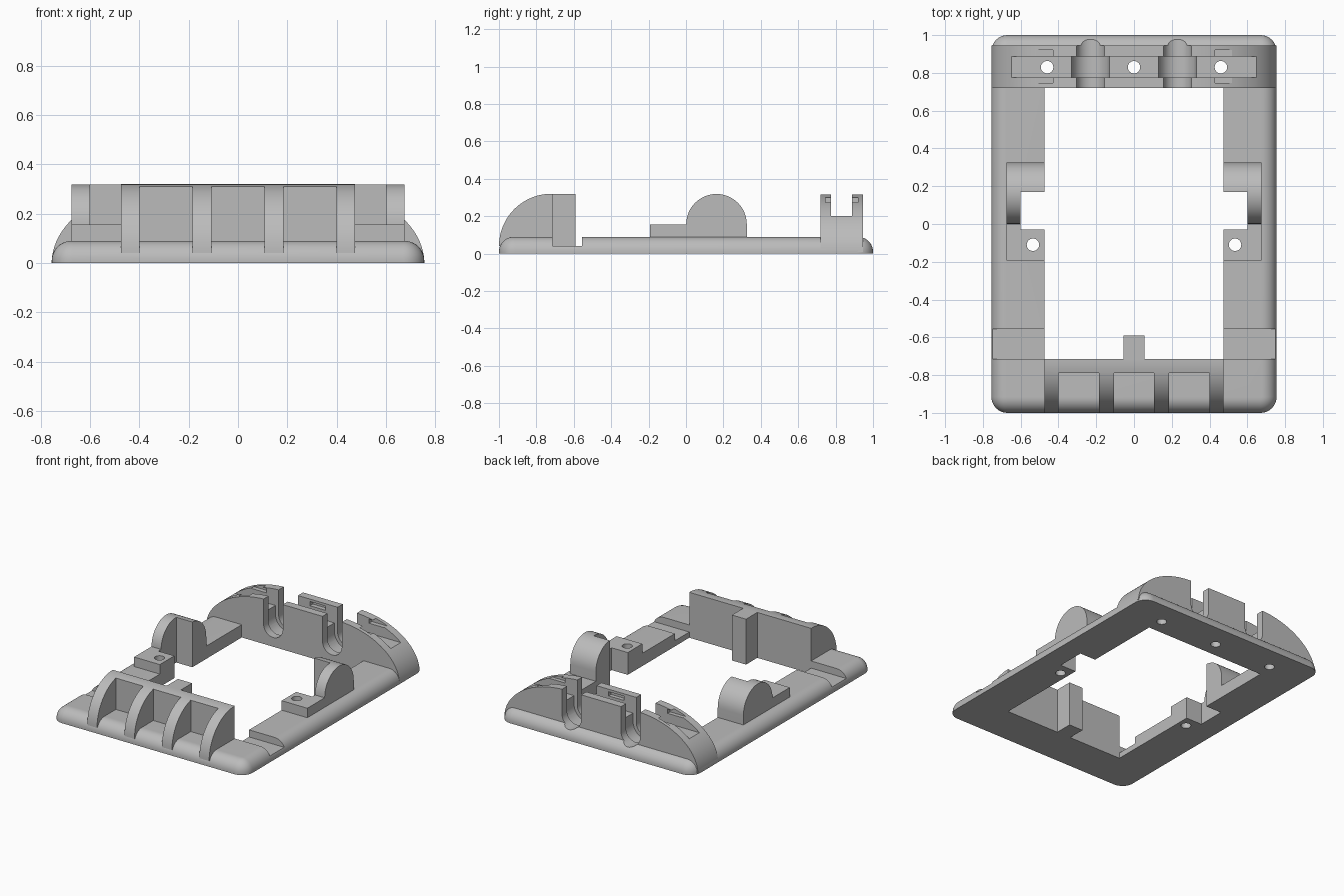
import bpy, bmesh
from math import sin, cos, pi

cube = bpy.data.objects.get("Cube")
if cube:
    bpy.data.objects.remove(cube, do_unlink=True)

grey = bpy.data.materials.new("plain_grey")
grey.use_nodes = True
grey.diffuse_color = (0.5, 0.5, 0.5, 1)
grey.node_tree.nodes["Principled BSDF"].inputs["Base Color"].default_value = (0.5, 0.5, 0.5, 1)


def make(name, bm):
    bmesh.ops.recalc_face_normals(bm, faces=bm.faces)
    mesh = bpy.data.meshes.new(name)
    bm.to_mesh(mesh)
    bm.free()
    mesh.materials.append(grey)
    obj = bpy.data.objects.new(name, mesh)
    bpy.context.scene.collection.objects.link(obj)
    return obj


def loft(name, rings):
    """Closed solid through a stack of equal point rings."""
    bm = bmesh.new()
    loops = [[bm.verts.new(p) for p in ring] for ring in rings]
    n = len(loops[0])
    for a, b in zip(loops, loops[1:]):
        for i in range(n):
            j = (i + 1) % n
            bm.faces.new((a[i], a[j], b[j], b[i]))
    bm.faces.new(loops[0])
    bm.faces.new(loops[-1])
    return make(name, bm)


def prism(name, pts, axis, lo, hi):
    """Extrude a 2D profile along an axis."""
    place = {"x": lambda p, d: (d, p[0], p[1]),
             "y": lambda p, d: (p[0], d, p[1]),
             "z": lambda p, d: (p[0], p[1], d)}[axis]
    return loft(name, [[place(p, d) for p in pts] for d in (lo, hi)])


def arc(cx, cy, rx, ry, start, end, n=24):
    return [(cx + rx * cos(start + (end - start) * i / n),
             cy + ry * sin(start + (end - start) * i / n)) for i in range(n + 1)]


def box(x0, x1, y0, y1, z0, z1, name="cutter"):
    return prism(name, [(x0, y0), (x1, y0), (x1, y1), (x0, y1)], "z", z0, z1)


def hole(x, y, r=0.033):
    return prism("cutter", arc(x, y, r, r, 0, 2 * pi, 32)[:-1], "z", -0.1, 0.5)


def cradle(x, r, y0, y1):
    # Round-bottomed channel open at the top
    pts = arc(x, 0.14, r, r, pi, 2 * pi) + [(x + r, 0.5), (x - r, 0.5)]
    return prism("cutter", pts, "y", y0, y1)


def cut(obj, cutters):
    for c in cutters:
        mod = obj.modifiers.new("cut", "BOOLEAN")
        mod.operation = "DIFFERENCE"
        mod.solver = "EXACT"
        mod.object = c
        bpy.context.view_layer.objects.active = obj
        bpy.ops.object.modifier_apply(modifier=mod.name)
        bpy.data.objects.remove(c, do_unlink=True)


def rounded_ring(inset, z, r=0.085):
    hx, hy, q = 0.755 - r, 1 - r, r - inset
    ring = []
    for k, (sx, sy) in enumerate([(1, 1), (-1, 1), (-1, -1), (1, -1)]):
        ring += arc(sx * hx, sy * hy, q, q, k * pi / 2, (k + 1) * pi / 2, 8)
    return [(x, y, z) for x, y in ring]


def cradle_cuts():
    cuts = []
    for x in (-0.23, 0.23):
        cuts += [cradle(x, 0.075, 0.6, 1.1), cradle(x, 0.1, 0.775, 0.888)]
    return cuts


def notches():
    return [box(-0.6, 0.6, -0.03, 0.17, -0.1, 0.5)]


def screw_holes():
    return [hole(x, 0.83) for x in (-0.46, 0, 0.46)]


# Base frame with a rounded upper edge, opening, side channels and holes
steps = [pi / 2 * i / 10 for i in range(11)]
base = loft("base_frame", [rounded_ring(0, 0)] +
            [rounded_ring(0.08 * (1 - cos(t)), 0.01 + 0.08 * sin(t)) for t in steps])
cut(base, [box(-0.475, 0.475, -0.715, 0.72, -0.1, 0.5)] + notches() +
    [box(0.475, 0.9, -0.715, -0.555, 0.04, 0.5),
     box(-0.9, -0.475, -0.715, -0.555, 0.04, 0.5)] +
    screw_holes() + [hole(x, -0.11) for x in (-0.535, 0.535)] + cradle_cuts())

# Front guard with four curved ribs and three pockets
guard = prism("front_guard", arc(-0.72, 0.04, 0.28, 0.28, pi / 2, pi) +
              [(-0.715, 0.04), (-0.715, 0.32)], "x", -0.475, 0.475)
cut(guard, [box(x - 0.107, x + 0.107, -1.2, -0.79, -0.1, 0.5) for x in (-0.292, 0, 0.292)])

# Tab behind the guard
tab = box(-0.055, 0.055, -0.72, -0.59, 0, 0.32, "rear_tab")

# Rear arch with long slot, grooves, cradles and screw holes
arch = prism("back_arch", arc(0.275, 0, 0.48, 0.317, 0.03, pi / 2) +
             arc(-0.275, 0, 0.48, 0.317, pi / 2, pi - 0.03), "y", 0.72, 0.945)
cut(arch, [box(-0.9, 0.9, 0.775, 0.888, 0.2, 0.5)] +
    [box(x - 0.06, x + 0.06, 0.747, 0.92, 0.27, 0.3) for x in (-0.46, 0, 0.46)] +
    screw_holes() + cradle_cuts())

# Side lugs: round-topped stop and a low screw block
parts = [base, guard, tab, arch]
for side, s in (("left", 1), ("right", -1)):
    x0, x1 = sorted((s * 0.475, s * 0.675))
    pts = [(-0.192, 0.04), (0.325, 0.04)] + arc(0.163, 0.157, 0.162, 0.162, 0, pi) + [(-0.192, 0.157)]
    lug = prism(side + "_lug", pts, "x", x0, x1)
    cut(lug, notches() + [hole(s * 0.535, -0.11)])
    parts.append(lug)

# Smooth curves, crisp edges
for obj in parts:
    bpy.ops.object.select_all(action="DESELECT")
    obj.select_set(True)
    bpy.context.view_layer.objects.active = obj
    bpy.ops.object.shade_smooth_by_angle(angle=pi / 6)
